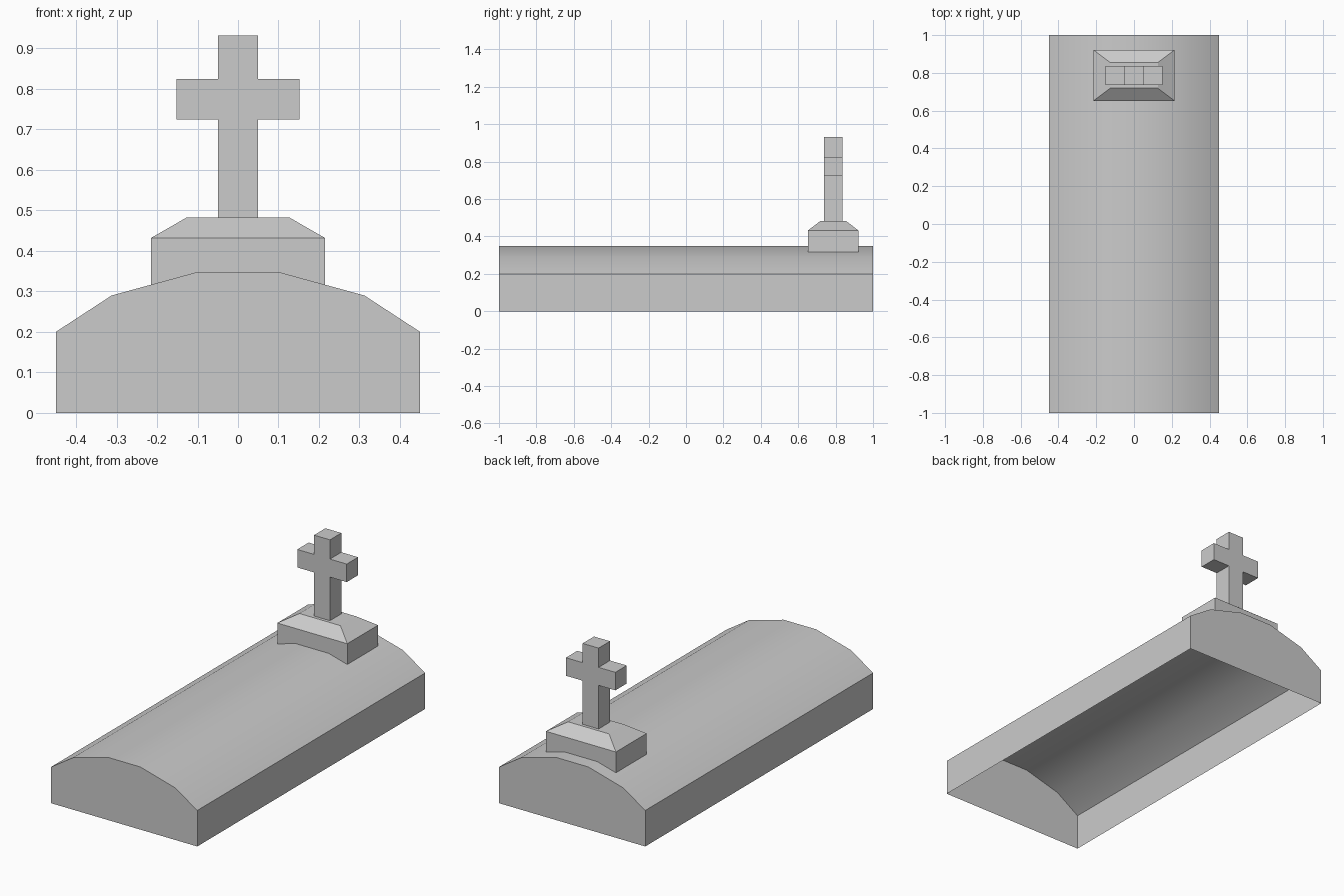
import bpy
import bmesh
import math

cube = bpy.data.objects.get("Cube")
if cube:
    bpy.data.objects.remove(cube, do_unlink=True)

stone = bpy.data.materials.new("grey stone")
stone.use_nodes = True
GREY = (0.6, 0.6, 0.6, 1)
stone.diffuse_color = GREY
stone.node_tree.nodes["Principled BSDF"].inputs["Base Color"].default_value = GREY


def finish(name, bm):
    bmesh.ops.recalc_face_normals(bm, faces=bm.faces)
    mesh = bpy.data.meshes.new(name)
    bm.to_mesh(mesh)
    bm.free()
    mesh.materials.append(stone)
    obj = bpy.data.objects.new(name, mesh)
    bpy.context.collection.objects.link(obj)
    return obj


def mirrored_prism(half, y0, y1):
    """Extrude a right-hand half profile (x, z), mirrored in x, from y0 to y1."""
    profile = half + [(-x, z) for x, z in reversed(half)]
    bm = bmesh.new()
    face = bm.faces.new([bm.verts.new((x, y0, z)) for x, z in profile])
    ext = bmesh.ops.extrude_face_region(bm, geom=[face], use_keep_orig=True)
    for v in ext["geom"]:
        if isinstance(v, bmesh.types.BMVert):
            v.co.y = y1
    bmesh.ops.recalc_face_normals(bm, faces=bm.faces)
    return bm


# Grave slab: arched top, hollow and open underneath
bm = mirrored_prism([(0.45, 0), (0.45, 0.2), (0.312, 0.29), (0.1, 0.348)], -1, 1)
floor = [f for f in bm.faces if f.normal.z < -0.9]
bmesh.ops.delete(bm, geom=floor, context='FACES_ONLY')
slab = finish("grave_slab", bm)
bpy.ops.object.select_all(action='DESELECT')
bpy.context.view_layer.objects.active = slab
slab.select_set(True)
bpy.ops.object.shade_smooth_by_angle(angle=math.radians(30))

# Plinth: block with a bevelled cap, resting in the arched slab
bm = bmesh.new()
rings = []
for hx, hy, z in [(0.215, 0.135, 0.315), (0.215, 0.135, 0.432), (0.126, 0.068, 0.483)]:
    rings.append([bm.verts.new((sx * hx, 0.787 + sy * hy, z))
                  for sx, sy in [(-1, -1), (1, -1), (1, 1), (-1, 1)]])
for low, high in zip(rings, rings[1:]):
    for i in range(4):
        j = (i + 1) % 4
        bm.faces.new([low[i], low[j], high[j], high[i]])
bm.faces.new(rings[-1])
finish("plinth", bm)

# Cross: one extruded outline
bm = mirrored_prism([(0.049, 0.483), (0.049, 0.725), (0.152, 0.725),
                     (0.152, 0.825), (0.049, 0.825), (0.049, 0.932)], 0.737, 0.837)
finish("cross", bm)
